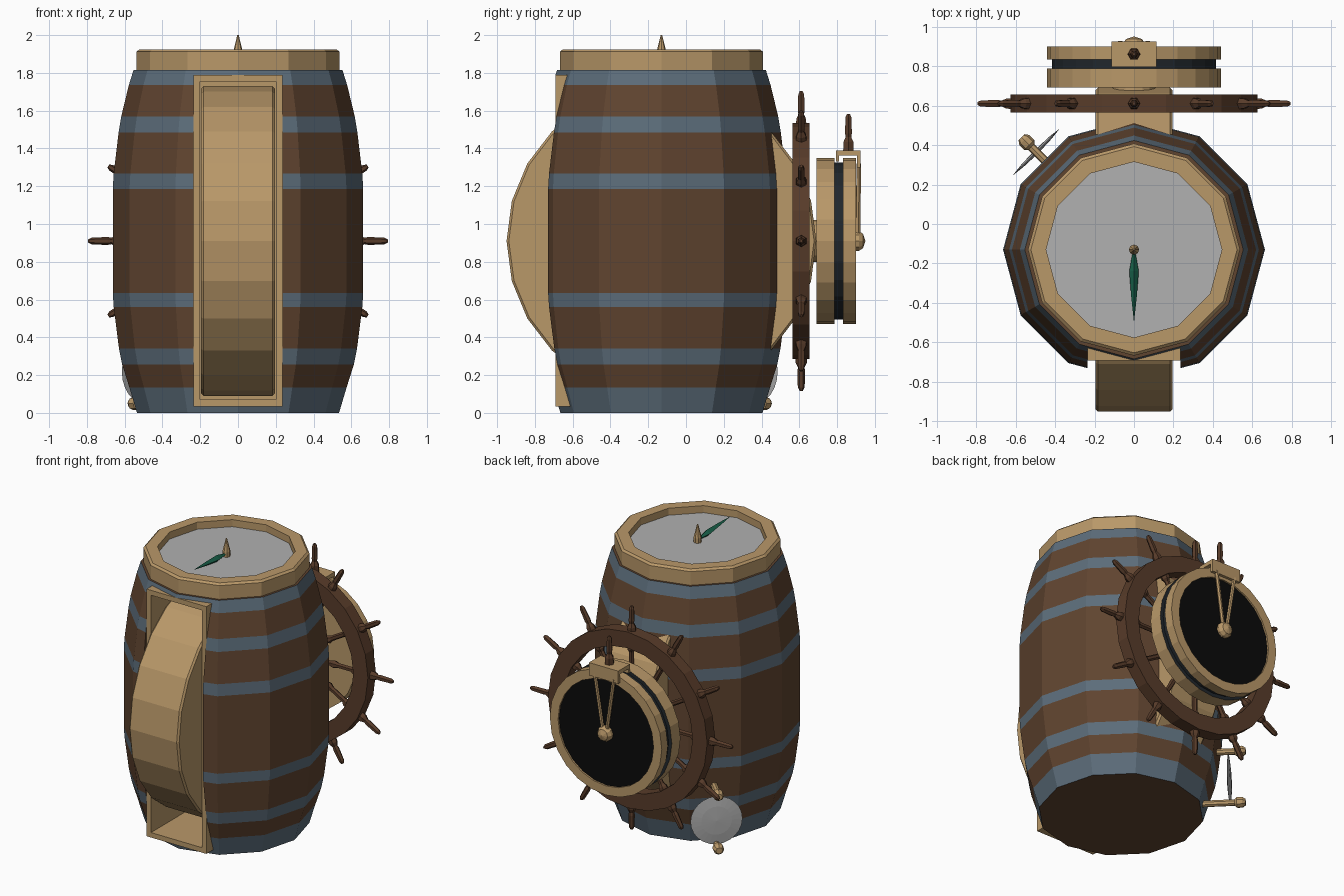
import bpy, bmesh, math
from mathutils import Vector

cube = bpy.data.objects.get("Cube")
if cube:
    bpy.data.objects.remove(cube, do_unlink=True)


def material(name, rgb):
    m = bpy.data.materials.new(name)
    m.use_nodes = True
    m.diffuse_color = (*rgb, 1)
    m.node_tree.nodes["Principled BSDF"].inputs["Base Color"].default_value = (*rgb, 1)
    return m


STAVE = material("stave brown", (0.117, 0.058, 0.029))
HOOP = material("slate hoop", (0.107, 0.152, 0.195))
CREAM = material("pale wood", (0.485, 0.314, 0.141))
HELM = material("helm brown", (0.098, 0.045, 0.023))
GREY = material("grey metal", (0.44, 0.44, 0.44))
GREEN = material("pointer green", (0.01, 0.127, 0.072))
BLACK = material("black glass", (0.003, 0.003, 0.003))
DARK = material("dark groove", (0.015, 0.02, 0.025))

X, Y, Z = Vector((1, 0, 0)), Vector((0, 1, 0)), Vector((0, 0, 1))
CY = -0.13      # barrel axis in y
HZ = 0.91       # axle height


def finish(name, bm, mats):
    bmesh.ops.recalc_face_normals(bm, faces=bm.faces)
    me = bpy.data.meshes.new(name)
    bm.to_mesh(me)
    bm.free()
    for m in mats:
        me.materials.append(m)
    ob = bpy.data.objects.new(name, me)
    bpy.context.collection.objects.link(ob)
    return ob


def lathe(name, profile, sides, mats, origin=(0, 0, 0), axis=Z, segs=None, closed=False):
    """Turn (radius, distance along axis) points; segs gives a material per segment."""
    bm = bmesh.new()
    q = Z.rotation_difference(axis)
    o = Vector(origin)
    rings = []
    for r, h in profile:
        n = 1 if r == 0 else sides
        rings.append([bm.verts.new(o + q @ Vector((r * math.cos(math.tau * i / sides),
                                                   r * math.sin(math.tau * i / sides), h)))
                      for i in range(n)])
    pairs = list(zip(rings, rings[1:]))
    if closed:
        pairs.append((rings[-1], rings[0]))
    for k, (a, b) in enumerate(pairs):
        if len(a) == 1 or len(b) == 1:
            f = bm.faces.new(a if len(b) == 1 else b)
            # pointed ends become fans, flat ends stay as one face
            if abs(profile[k][1] - profile[k + 1][1]) > 1e-5:
                tip = a[0] if len(a) == 1 else b[0]
                ring = list(f.verts)
                bm.faces.remove(f)
                for i in range(sides):
                    bm.faces.new((ring[i], ring[(i + 1) % sides], tip)).material_index = segs[k] if segs else 0
            elif segs:
                f.material_index = segs[k]
            continue
        for i in range(sides):
            j = (i + 1) % sides
            f = bm.faces.new((a[i], a[j], b[j], b[i]))
            f.material_index = segs[k] if segs else 0
    bmesh.ops.delete(bm, geom=[v for v in bm.verts if not v.link_faces], context='VERTS')
    return finish(name, bm, mats)


def box(name, lo, hi, mat):
    bm = bmesh.new()
    bmesh.ops.create_cube(bm, size=1)
    for v in bm.verts:
        v.co = [l + (c + 0.5) * (h - l) for c, l, h in zip(v.co, lo, hi)]
    return finish(name, bm, [mat] if mat else [])


def rod(name, a, b, r, mat):
    d = Vector(b) - Vector(a)
    return lathe(name, [(0, 0), (r, 0), (r, d.length), (0, d.length)], 6, [mat], a, d.normalized())


def cut(target, cutter):
    m = target.modifiers.new("opening", 'BOOLEAN')
    m.operation, m.object = 'DIFFERENCE', cutter
    bpy.context.view_layer.objects.active = target
    bpy.ops.object.modifier_apply(modifier=m.name)
    bpy.data.objects.remove(cutter, do_unlink=True)


# Barrel body: staves and hoops alternate up the side
barrel = lathe("barrel",
               [(0, 0), (0.535, 0), (0.575, 0.135), (0.613, 0.255), (0.63, 0.34), (0.658, 0.56),
                (0.663, 0.635), (0.663, 1.185), (0.658, 1.268), (0.632, 1.485), (0.618, 1.57),
                (0.578, 1.735), (0.553, 1.815), (0, 1.815)],
               12, [STAVE, HOOP], (0, CY, 0), segs=[0, 1, 0, 1, 0, 1, 0, 1, 0, 1, 0, 1, 0])
cut(barrel, box("opening_cutter", (-0.235, -1.2, 0.035), (0.235, 0.0, 1.79), None))

# Rim with sunken lid
lathe("rim_and_lid", [(0, 1.81), (0.537, 1.81), (0.537, 1.912), (0.522, 1.925), (0.445, 1.925),
                      (0.445, 1.875), (0, 1.875)],
      12, [CREAM, GREY], (0, CY, 0), segs=[0, 0, 0, 0, 0, 1])

# Front opening frame
frame = box("opening_frame", (-0.235, -0.69, 0.035), (0.235, 0.0, 1.79), CREAM)
cut(frame, box("frame_cutter", (-0.2, -1.2, 0.07), (0.2, -0.02, 1.755), None))

# Large drum wheel passing through the barrel
lathe("drum_wheel", [(0, -0.195), (0.808, -0.195), (0.82, -0.183), (0.82, 0.183), (0.808, 0.195), (0, 0.195)],
      24, [CREAM], (0, CY, HZ), X)

# Pin and pointer on the lid
lathe("lid_pin", [(0, 1.87), (0.026, 1.87), (0.026, 1.91), (0.016, 1.95), (0.004, 2.0), (0, 2.0)],
      8, [CREAM], (0, CY, 0))
lathe("lid_pointer", [(0, 0), (0.008, 0.02), (0.024, 0.11), (0.014, 0.24), (0, 0.37)],
      4, [GREEN], (0, CY, 1.89), Vector((0, -0.37, 0.025)).normalized())

# Helm wheel: ring, spokes and handles
HELM_Y = 0.61
lathe("helm_ring", [(0.51, -0.045), (0.625, -0.045), (0.625, 0.045), (0.51, 0.045)],
      24, [HELM], (0, HELM_Y, HZ), Y, closed=True)
lathe("helm_hub", [(0, -0.04), (0.11, -0.04), (0.11, 0.085), (0, 0.085)], 16, [CREAM], (0, HELM_Y, HZ), Y)
HANDLE = [(0, 0.6), (0.032, 0.6), (0.03, 0.645), (0.017, 0.67), (0.021, 0.69), (0.018, 0.775),
          (0.009, 0.793), (0, 0.793)]
SPOKE = [(0, 0.05), (0.018, 0.05), (0.018, 0.3), (0.028, 0.33), (0.018, 0.36), (0.018, 0.47),
         (0.03, 0.49), (0.03, 0.53), (0, 0.53)]
for i in range(12):
    a = math.tau * i / 12
    d = Vector((math.cos(a), 0, math.sin(a)))
    lathe("helm_handle", HANDLE, 6, [HELM], (0, HELM_Y, HZ), d)
    lathe("helm_spoke", SPOKE, 6, [HELM], (0, HELM_Y, HZ), d)

# Round case behind the helm, with groove and dark glass
lathe("round_case", [(0, 0.69), (0.44, 0.69), (0.44, 0.787), (0.415, 0.787), (0.415, 0.832), (0.44, 0.832),
                     (0.44, 0.9), (0.375, 0.9), (0.375, 0.888), (0, 0.888)],
      24, [CREAM, DARK, BLACK], (0, 0, HZ), Y, segs=[0, 0, 1, 1, 1, 0, 0, 0, 2])
lathe("case_knob", [(0, 0.88), (0.03, 0.88), (0.055, 0.895), (0.055, 0.915), (0.04, 0.937), (0, 0.95)],
      10, [CREAM], (0, 0, HZ), Y)

# Clip on top of the case, with its handle and two struts
box("clip_top", (-0.115, 0.795, 1.362), (0.115, 0.925, 1.39), CREAM)
box("clip_inner_lip", (-0.115, 0.795, 1.33), (0.115, 0.81, 1.362), CREAM)
box("clip_outer_lip", (-0.115, 0.905, 1.3), (0.115, 0.925, 1.362), CREAM)
lathe("clip_handle", HANDLE, 6, [HELM], (0, 0.86, 0.79), Z)
for s in (-1, 1):
    rod("clip_strut", (s * 0.075, 0.915, 1.32), (s * 0.015, 0.91, 0.93), 0.013, CREAM)

# Swivel disc on two pegs
out = Vector((-1, 1, 0)).normalized()
for z in (0.05, 0.43):
    lathe("disc_peg", [(0, 0.45), (0.022, 0.45), (0.022, 0.735), (0.036, 0.75), (0.036, 0.785),
                       (0.022, 0.805), (0, 0.805)], 8, [CREAM], (0, CY, z), out)
lathe("swivel_disc", [(0, 0.688), (0.1, 0.692), (0.17, 0.7), (0.1, 0.708), (0, 0.712)],
      24, [GREY], (0, CY, 0.22), out)
